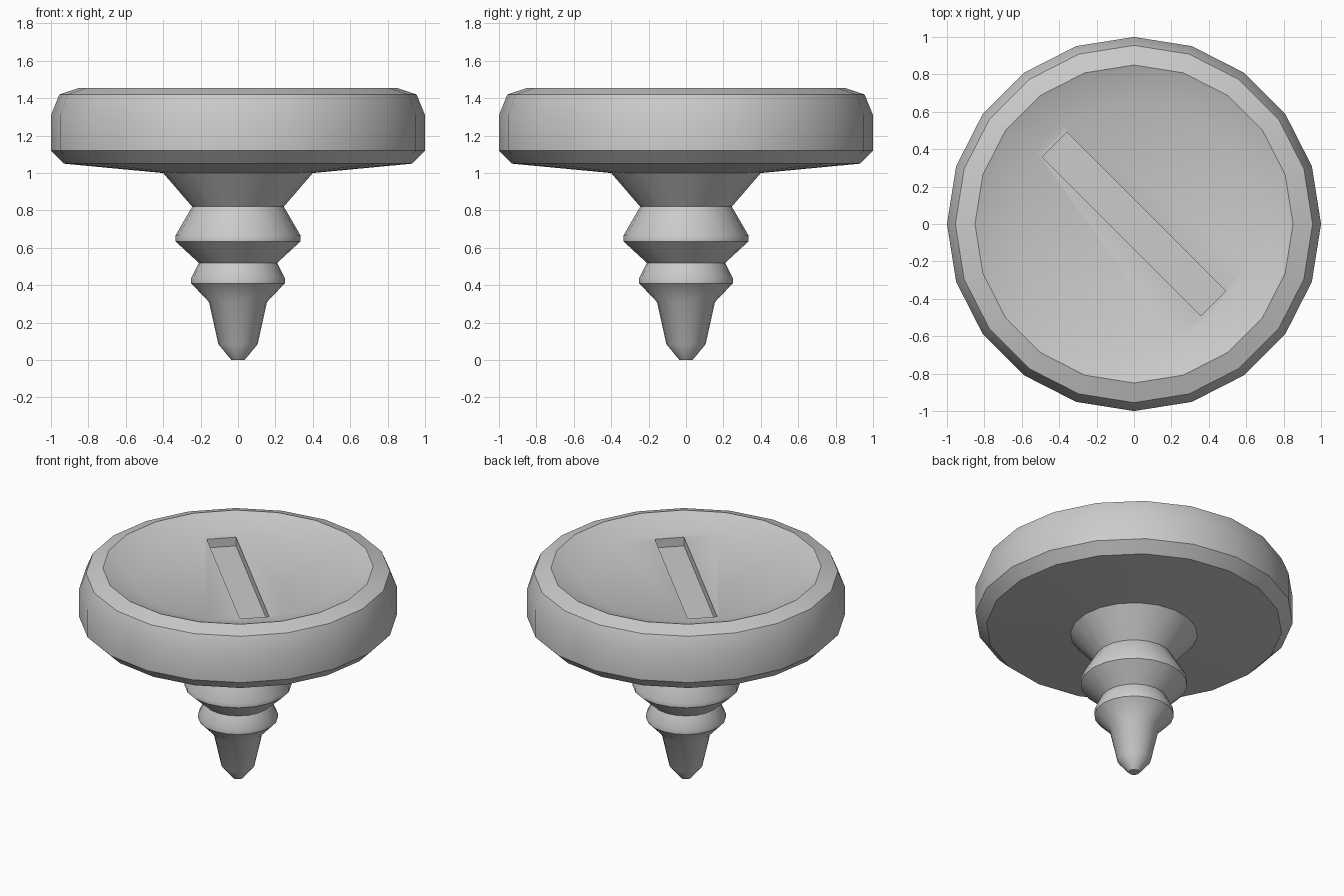
import bpy, bmesh
from math import cos, sin, pi, radians

if "Cube" in bpy.data.objects:
    bpy.data.objects.remove(bpy.data.objects["Cube"])

SIDES = 20


def lathe(name, profile):
    """Revolve an (r, z) profile into a closed solid with flat caps."""
    bm = bmesh.new()
    rings = [[bm.verts.new((r * cos(2 * pi * i / SIDES), r * sin(2 * pi * i / SIDES), z))
              for i in range(SIDES)] for r, z in profile]
    for low, high in zip(rings, rings[1:]):
        for i in range(SIDES):
            j = (i + 1) % SIDES
            bm.faces.new((low[i], low[j], high[j], high[i]))
    bm.faces.new(rings[0][::-1])
    bm.faces.new(rings[-1])
    bmesh.ops.recalc_face_normals(bm, faces=bm.faces)
    mesh = bpy.data.meshes.new(name)
    bm.to_mesh(mesh)
    bm.free()
    obj = bpy.data.objects.new(name, mesh)
    bpy.context.collection.objects.link(obj)
    return obj


# Turned body: tip, stem collars, wide head and shallow dish
body = lathe("screw_body", [
    (0.035, 0.0), (0.105, 0.085), (0.155, 0.31),
    (0.25, 0.41), (0.25, 0.44), (0.21, 0.52),
    (0.335, 0.635), (0.335, 0.665), (0.245, 0.82),
    (0.40, 1.0), (0.93, 1.05), (1.0, 1.12),
    (1.0, 1.31), (0.955, 1.42), (0.85, 1.455), (0.65, 1.38),
])

# Diagonal slot cut into the dish floor
bpy.ops.mesh.primitive_cube_add(size=1, location=(0, 0, 1.42), rotation=(0, 0, radians(-45)))
cutter = bpy.context.object
cutter.name = "slot_cutter"
cutter.scale = (1.2, 0.186, 0.2)
cutter.hide_render = True

cut = body.modifiers.new("slot", "BOOLEAN")
cut.operation = "DIFFERENCE"
cut.solver = "EXACT"
cut.object = cutter
bpy.ops.object.select_all(action="DESELECT")
body.select_set(True)
bpy.context.view_layer.objects.active = body
bpy.ops.object.modifier_apply(modifier=cut.name)
bpy.data.objects.remove(cutter)

# Smooth round the lathe, keep the turned ridges crisp
bpy.ops.object.shade_smooth_by_angle(angle=radians(35))
